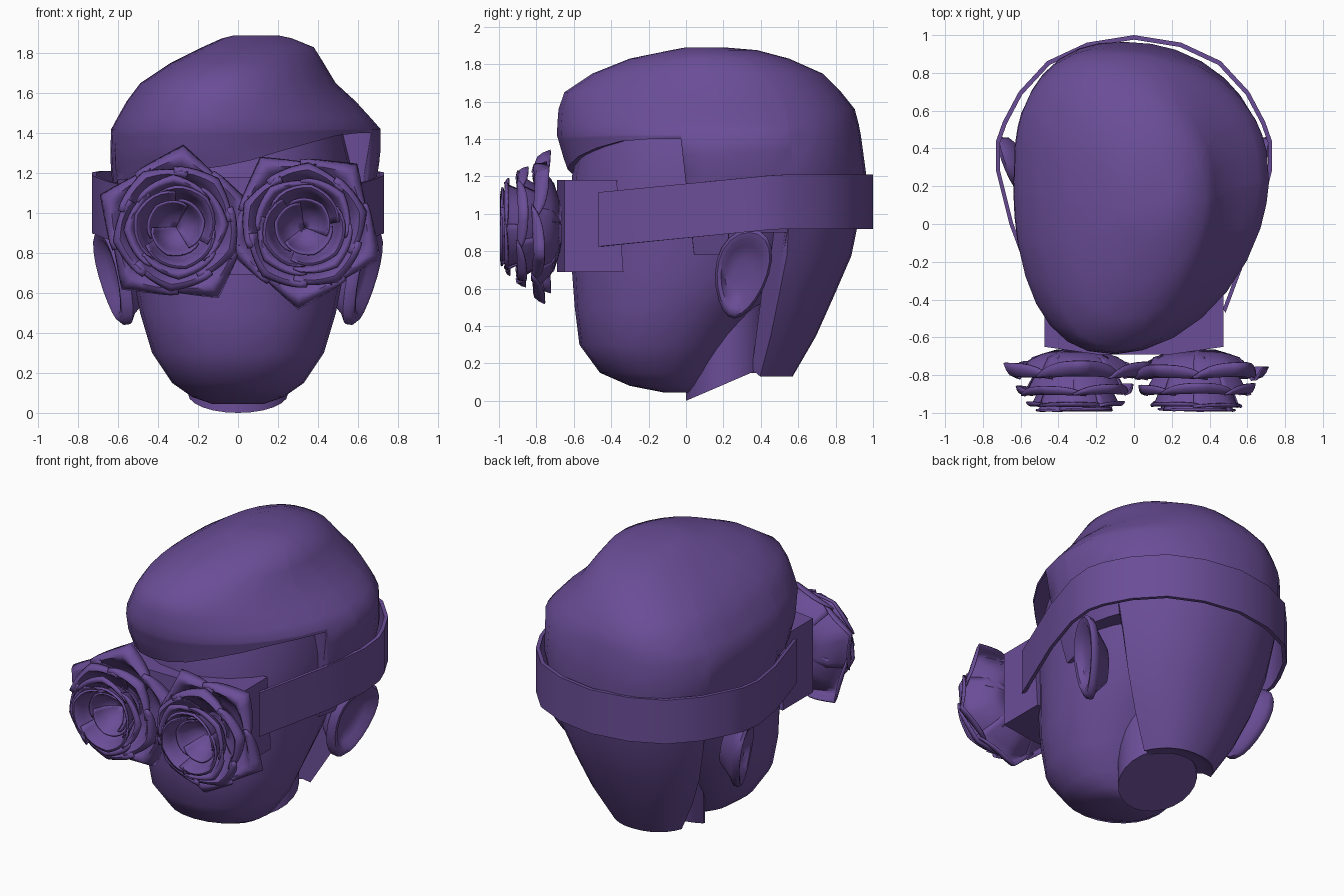
import bpy, bmesh, math, random

if "Cube" in bpy.data.objects:
    bpy.data.objects.remove(bpy.data.objects["Cube"])

random.seed(4)
purple = bpy.data.materials.new("purple")
purple.diffuse_color = (0.145, 0.075, 0.31, 1)
purple.use_nodes = True
purple.node_tree.nodes["Principled BSDF"].inputs["Base Color"].default_value = purple.diffuse_color


def make(name, bm, angle=35, thick=0.0):
    bmesh.ops.remove_doubles(bm, verts=bm.verts, dist=1e-5)
    bmesh.ops.recalc_face_normals(bm, faces=bm.faces)
    me = bpy.data.meshes.new(name)
    bm.to_mesh(me)
    bm.free()
    ob = bpy.data.objects.new(name, me)
    bpy.context.collection.objects.link(ob)
    me.materials.append(purple)
    if thick:
        m = ob.modifiers.new("thickness", 'SOLIDIFY')
        m.thickness, m.offset = thick, 0
    bpy.ops.object.select_all(action='DESELECT')
    ob.select_set(True)
    bpy.context.view_layer.objects.active = ob
    bpy.ops.object.shade_smooth_by_angle(angle=math.radians(angle))
    return ob


def grid(bm, rows, closed=True, cap0=False, cap1=False):
    vs = [[bm.verts.new(p) for p in r] for r in rows]
    n = len(vs[0])
    for a, b in zip(vs, vs[1:]):
        for i in range(n if closed else n - 1):
            j = (i + 1) % n
            bm.faces.new((a[i], a[j], b[j], b[i]))
    if cap0:
        bm.faces.new(vs[0][::-1])
    if cap1:
        bm.faces.new(vs[-1])


def lerp_table(table, z):
    if z <= table[0][0]:
        return table[0][1:]
    for a, b in zip(table, table[1:]):
        if z <= b[0]:
            t = (z - a[0]) / (b[0] - a[0])
            return [p + (q - p) * t for p, q in zip(a[1:], b[1:])]
    return table[-1][1:]


def power(v, n):
    return math.copysign(abs(v) ** (2 / n), v)


# Head: stacked rounded sections (z, half width, front y, back y)
HEAD = [(0.045, .13, -.12, .03), (0.08, .23, -.3, .08), (0.15, .33, -.46, .14),
        (0.3, .43, -.57, .25), (0.5, .49, -.595, .4), (0.7, .53, -.61, .6),
        (1.0, .56, -.61, .75), (1.2, .58, -.61, .8), (1.45, .52, -.55, .8),
        (1.6, .3, -.3, .5)]
rows = []
for z, w, yf, yb in HEAD:
    c, h = (yf + yb) / 2, (yb - yf) / 2
    rows.append([(w * power(math.cos(a), 2.1), c + h * power(math.sin(a), 2.1), z)
                 for a in [math.tau * i / 24 for i in range(24)]])
bm = bmesh.new()
grid(bm, rows, cap0=True, cap1=True)
make("head", bm)

# Neck stub with a slanted flat cut
rows = []
for base in (True, False):
    r = []
    for i in range(24):
        a = math.tau * i / 24
        y = 0.22 + 0.22 * math.sin(a)
        r.append((0.25 * math.cos(a), y, 0.43 * y if base else 0.6))
    rows.append(r)
bm = bmesh.new()
grid(bm, rows, cap0=True, cap1=True)
make("neck", bm)

# Hair: (z, left x, right x, front y, back y, centre x, centre y)
HAIR = [(0.13, -.28, .28, 0, .57, 0, .25), (0.18, -.33, .33, -.1, .62, 0, .25),
        (0.5, -.49, .49, -.3, .765, 0, .25), (0.8, -.58, .6, -.5, .895, 0, .25),
        (1.2, -.635, .7, -.62, .965, -.05, .25), (1.3, -.64, .715, -.655, .95, -.1, .25),
        (1.42, -.635, .715, -.69, .935, -.1, .25), (1.55, -.565, .6, -.685, .91, -.1, .23),
        (1.65, -.49, .49, -.65, .83, -.08, .2), (1.75, -.34, .43, -.5, .73, -.02, .15),
        (1.83, -.18, .38, -.3, .55, .05, .12), (1.875, -.08, .27, -.08, .38, .08, .12),
        (1.89, -.02, .2, .0, .2, .09, .1)]


def hair_point(z, deg):
    xl, xr, yf, yb, cx, cy = lerp_table(HAIR, z)
    c, s = math.cos(math.radians(deg)), math.sin(math.radians(deg))
    n = (2.1 if s > 0 else 1.85) if c > 0 else 2.4
    x = cx + (xr - cx if c > 0 else cx - xl) * power(c, n)
    y = cy + (yb - cy if s > 0 else cy - yf) * power(s, n)
    return x, y, z


def hair_bottom(deg):
    right = deg <= 90
    a = deg if right else 180 - deg
    if a > 25.5:
        return 0.13
    if a > -2.5:
        return 0.9
    if a > -18.5:
        return 0.78
    x = hair_point(1.3, deg)[0]
    return min(1.4, 1.25 + (0.28 if x > 0 else 0.14) * x)


half = [-78, -66, -54, -42, -30, -19, -18, -10, -3, -2, 10, 18, 25, 26, 36, 46, 58, 70, 80]
degs = [-90] + half + [90] + [180 - a for a in reversed(half)]
rows = []
for k in (0.68, 0.86):          # underside tucked in towards the head
    r = []
    for d in degs:
        x, y, z = hair_point(hair_bottom(d), d)
        r.append((x * k, .25 + (y - .25) * k, z + 0.02))
    rows.append(r)
for i in range(7):              # from the hairline up to a common level
    rows.append([hair_point(hair_bottom(d) + (1.42 - hair_bottom(d)) * i / 6, d) for d in degs])
for z in (1.48, 1.56, 1.65, 1.75, 1.83, 1.875, 1.89):
    rows.append([hair_point(z, d) for d in degs])
bm = bmesh.new()
grid(bm, rows, cap1=True)
make("hair", bm, 50)

# Ears: rim and hollow built from concentric ovals (scale, outward offset)
for s, side in ((1, "right"), (-1, "left")):
    rows = []
    for k, off in ((.45, -.13), (.8, -.04), (.98, -.015), (1, .02), (.92, .04), (.78, .035),
                   (.62, .0), (.3, -.015)):
        r = []
        for i in range(20):
            a = math.tau * i / 20
            z = 0.68 + k * 0.24 * math.sin(a)
            y = 0.3 + k * 0.145 * math.cos(a) * (1 + .22 * math.sin(a)) + .17 * (z - .68)
            r.append((s * (.61 + off + .35 * (y - .3) + .18 * (z - .68)), y, z))
        rows.append(r)
    bm = bmesh.new()
    grid(bm, rows, cap0=True, cap1=True)
    make(side + "_ear", bm, 50)

# Strap around the head, dropping towards the front
path = [(.485, -.47), (.66, 0), (.73, .28), (.73, .44), (.695, .54), (.61, .7),
        (.46, .862), (.25, .96)]
path = path + [(0, 1.0)] + [(-x, y) for x, y in reversed(path)]


def strap_row(z, k):
    return [(x * k, .2 + (y - .2) * k, z - 0.095 * min(1, max(0, (0.5 - y) / 0.97)))
            for x, y in path]


bm = bmesh.new()
grid(bm, [strap_row(.92, 1), strap_row(1.21, 1), strap_row(1.21, .97),
          strap_row(.92, .97), strap_row(.92, 1)], closed=False)
make("strap", bm, 40)

# Mask block with a slightly bowed front
outline = [(-.475, -.37), (-.475, -.65), (-.2, -.69), (.2, -.69), (.475, -.65), (.475, -.37)]
bm = bmesh.new()
grid(bm, [[(x, y + (.035 if y > -.4 and z < 1 else 0), z) for x, y in outline]
          for z in (0.69, 1.18)], cap0=True, cap1=True)
make("mask", bm, 20)

# Roses: layers of (petal count, start angle, corner strength, tip droop, wobble,
# profile of radius and depth); the outer petal tips curl back to the mask
LAYERS = [
    (5, 0, 1.0, .03, .02, [(.1, 0), (.24, .04), (.30, .11), (.345, .15), (.385, .145), (.41, .10)]),
    (5, 36, .45, .02, .01, [(.1, .06), (.22, .13), (.26, .2), (.285, .235), (.31, .23), (.32, .2)]),
    (4, 80, .3, .0, .008, [(.1, .1), (.17, .17), (.205, .24), (.225, .285), (.245, .295), (.26, .275)]),
    (3, 30, .12, .0, .006, [(0, .08), (.09, .13), (.15, .19), (.175, .26), (.195, .318), (.215, .31)]),
    (3, 0, .12, .0, .006, [(0, .09), (.06, .12), (.1, .16), (.12, .2), (.135, .23), (.145, .24)]),
]


def rose(name, cx, cz, turn):
    bm = bmesh.new()
    U, V = 12, 8
    for count, start, corner, droop, wobble, prof in LAYERS:
        step = math.pi / count
        table = [(i / (len(prof) - 1), r, d) for i, (r, d) in enumerate(prof)]
        for p in range(count):
            mid = math.radians(turn + start) + 2 * step * p
            lift = random.uniform(-wobble, wobble)
            rows = []
            for v in range(V + 1):
                row = []
                for i in range(U + 1):
                    u = i / U * 2 - 1
                    t = v / V * (1 - .2 * u ** 4)
                    r, d = lerp_table(table, t)
                    th = u * step * 1.2
                    poly = math.cos(step) / math.cos(step - min(abs(th), step))
                    r = r * (1 + corner * t * (poly - 1)) + .012 * u * t
                    d += (lift - droop * (1 - u * u)) * t * t
                    row.append((cx + r * math.cos(mid + th), -.67 - d,
                                cz + r * math.sin(mid + th)))
                rows.append(row)
            grid(bm, rows, closed=False)
    make(name, bm, 60, 0.01)


rose("left_rose", -.31, .93, 13)
rose("right_rose", .33, .93, 50)
